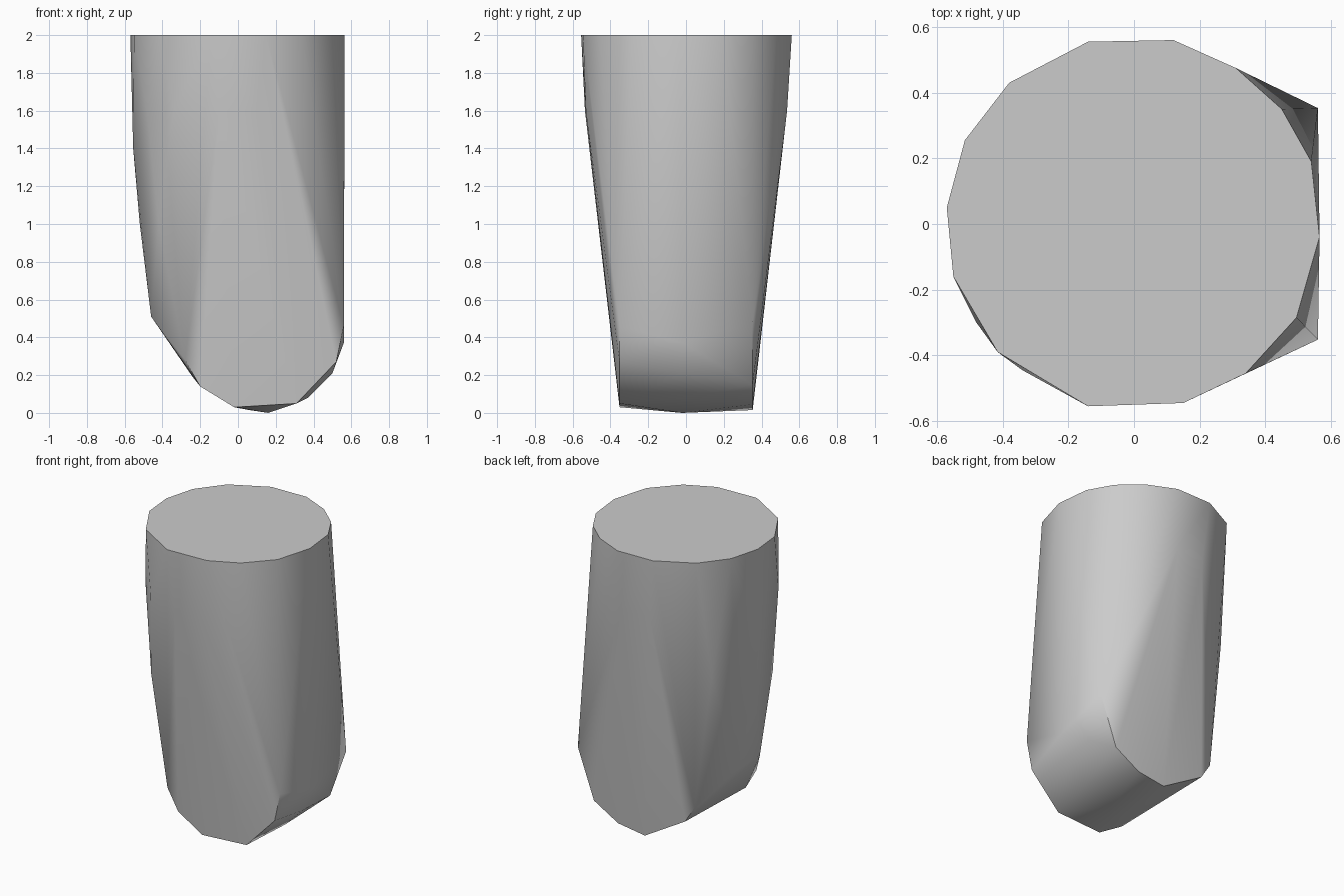
import bpy, bmesh, math

cube = bpy.data.objects.get("Cube")
if cube:
    bpy.data.objects.remove(cube, do_unlink=True)

# Flat rim at the top, as (x, y)
rim = [(-.14, .555), (.12, .56), (.31, .475), (.45, .35), (.54, .19),
       (.565, -.04), (.495, -.285), (.34, -.455), (.15, -.545), (-.14, -.555),
       (-.415, -.39), (-.55, -.16), (-.57, .05), (-.515, .255), (-.38, .43)]

# Rounded lower end, as (x, z) outlines on three planes across y
front_end = [(.56, .46), (.52, .27), (.31, .05), (-.02, .03), (-.2, .14), (-.28, .28)]
back_end = [(.56, .48), (.44, .15), (.26, .045), (.06, .015), (-.24, .19), (-.31, .3)]
keel = [(.56, .37), (.5, .21), (.37, .08), (.16, 0)]

# Slight bulges of the wall, as (x, y, z)
bulges = [(-.46, -.13, .51), (-.46, .1, .51), (-.52, 0, 1), (-.555, 0, 1.4),
          (-.48, -.3, 1.58), (-.42, -.325, 1), (-.34, -.445, 1.6), (-.42, .325, 1.2),
          (-.1, -.535, 1.6), (.1, -.53, 1.6), (-.1, .53, 1.6), (.1, .535, 1.6)]

points = [(x, y, 2) for x, y in rim] + bulges
for outline, y in ((front_end, -.352), (back_end, .353), (keel, -.02)):
    points += [(x, y, z) for x, z in outline]

# Wrap all points in one convex skin
bm = bmesh.new()
for p in points:
    bm.verts.new(p)
hull = bmesh.ops.convex_hull(bm, input=bm.verts[:])
spare = {g for g in hull["geom_interior"] + hull["geom_unused"]
         if isinstance(g, bmesh.types.BMVert) and g.is_valid}
bmesh.ops.delete(bm, geom=list(spare), context='VERTS')
bmesh.ops.dissolve_limit(bm, angle_limit=math.radians(1), verts=bm.verts[:], edges=bm.edges[:])
bmesh.ops.recalc_face_normals(bm, faces=bm.faces[:])
mesh = bpy.data.meshes.new("tapered_body")
bm.to_mesh(mesh)
bm.free()
body = bpy.data.objects.new("tapered_body", mesh)
bpy.context.collection.objects.link(body)

# Plain grey
grey = bpy.data.materials.new("light_grey")
grey.use_nodes = True
colour = (.6, .6, .6, 1)
grey.diffuse_color = colour
grey.node_tree.nodes["Principled BSDF"].inputs["Base Color"].default_value = colour
mesh.materials.append(grey)

# Smooth walls with sharp rims
bpy.ops.object.select_all(action='DESELECT')
body.select_set(True)
bpy.context.view_layer.objects.active = body
bpy.ops.object.shade_smooth_by_angle(angle=math.radians(35))
